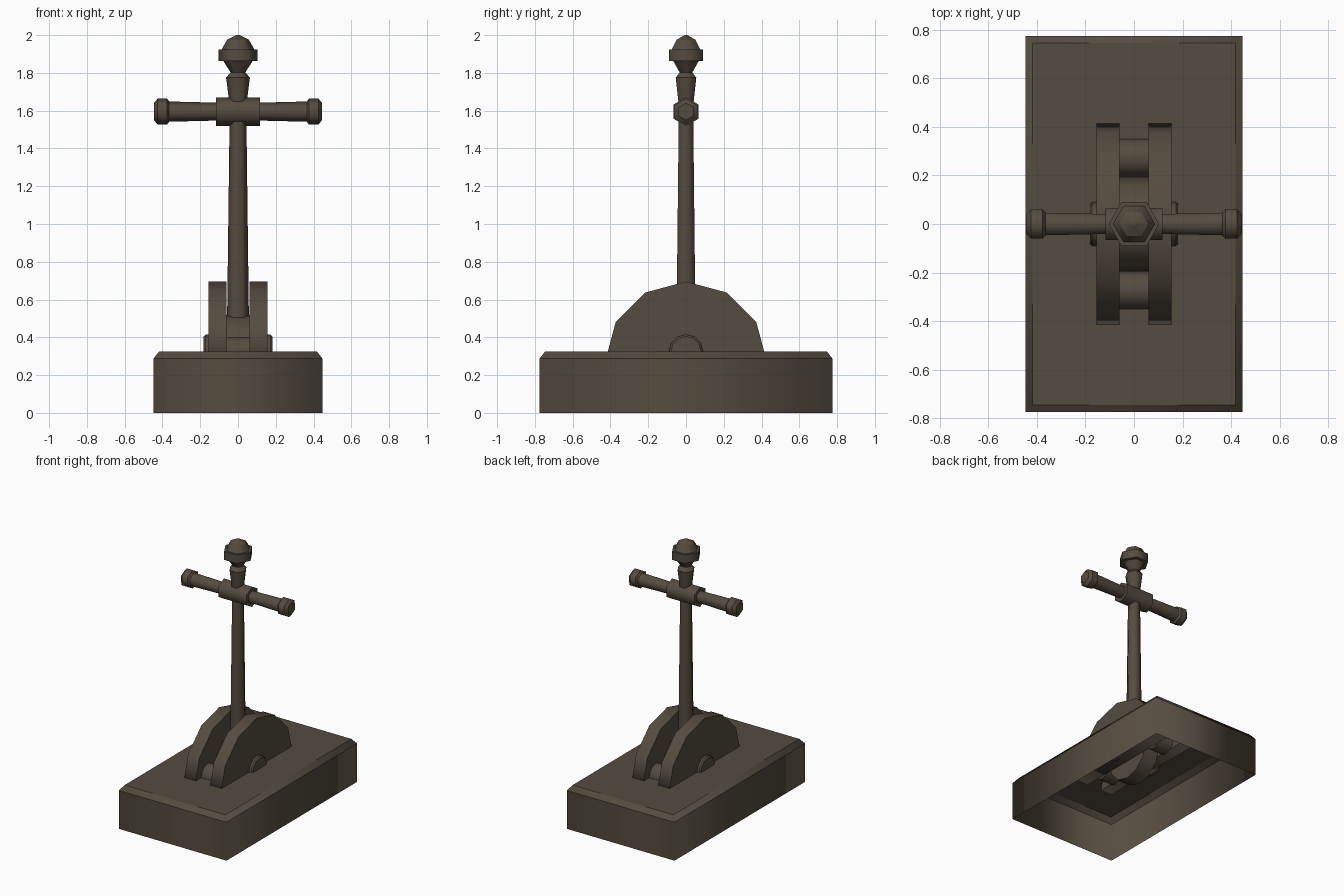
import bpy
import bmesh
from math import sin, cos, pi

cube = bpy.data.objects.get("Cube")
if cube:
    bpy.data.objects.remove(cube, do_unlink=True)

metal = bpy.data.materials.new("dark_brown_metal")
metal.use_nodes = True
colour = (0.09, 0.072, 0.05, 1)
metal.diffuse_color = colour
metal.node_tree.nodes["Principled BSDF"].inputs["Base Color"].default_value = colour


def polygon(sides, turn=0.0):
    """Unit outline with its first corner at the angle turn."""
    return [(cos(turn + 2 * pi * i / sides), sin(turn + 2 * pi * i / sides))
            for i in range(sides)]


def loft(name, outline, rings, axis="z", centre=(0, 0), open_start=False):
    """Skin an outline through rings of (position, scale_u, scale_v).
    Shading is smooth around the outline and sharp across the rings."""
    bm = bmesh.new()
    n = len(outline)
    loops = []
    for t, su, sv in rings:
        loop = []
        for u, v in outline:
            a, b = centre[0] + u * su, centre[1] + v * sv
            loop.append(bm.verts.new((a, b, t) if axis == "z" else (t, a, b)))
        loops.append(loop)
    for low, high in zip(loops, loops[1:]):
        for i in range(n):
            j = (i + 1) % n
            face = bm.faces.new((low[i], low[j], high[j], high[i]))
            face.smooth = True
    bm.faces.new(loops[-1])
    if not open_start:
        bm.faces.new(loops[0][::-1])
    for loop in loops:
        for i in range(n):
            edge = bm.edges.get((loop[i], loop[(i + 1) % n]))
            edge.smooth = False
    bmesh.ops.recalc_face_normals(bm, faces=bm.faces)
    mesh = bpy.data.meshes.new(name)
    bm.to_mesh(mesh)
    bm.free()
    mesh.materials.append(metal)
    obj = bpy.data.objects.new(name, mesh)
    bpy.context.collection.objects.link(obj)
    return obj


def rings_of(*pairs):
    return [(t, r, r) for t, r in pairs]


hex_x = polygon(6)             # corners left and right
hex_z = polygon(6, pi / 2)     # corners up and down
round12 = polygon(12)
half12 = round12[:7]           # upper half disc

DECK = 0.325                   # top of the base
CHEEK = 0.265                  # centre height of the cheeks
BAR = 1.595                    # height of the cross handle

# Hollow base with chamfered top, open underneath
loft("base", [(-1, -1), (1, -1), (1, 1), (-1, 1)],
     [(0, 0.447, 0.775), (0.288, 0.447, 0.775), (DECK, 0.418, 0.746)],
     open_start=True)

# Side cheeks and pivot caps
for side, s in (("left", 1), ("right", -1)):
    loft(side + "_cheek", half12, rings_of((s * 0.06, 0.43), (s * 0.155, 0.43)),
         "x", (0, CHEEK))
    loft(side + "_pivot_cap", round12,
         rings_of((s * 0.15, 0.09), (s * 0.172, 0.09), (s * 0.182, 0.08)), "x", (0, DECK))

# Pivot drum and spacer rollers between the cheeks
loft("pivot_drum", round12, rings_of((-0.06, 0.193), (0.06, 0.193)), "x", (0, DECK))
for place, y in (("front", -0.273), ("back", 0.273)):
    loft(place + "_roller", round12, rings_of((-0.06, 0.078), (0.06, 0.078)),
         "x", (y, DECK))

# Lever shaft
loft("lever_shaft", hex_x, rings_of((0.4, 0.059), (BAR, 0.044)))

# Cross handle
loft("handle_collar", hex_z, rings_of((-0.117, 0.076), (0.117, 0.076)), "x", (0, BAR))
for side, s in (("left", 1), ("right", -1)):
    loft(side + "_handle", hex_z, rings_of((s * 0.1, 0.047), (s * 0.38, 0.054)),
         "x", (0, BAR))
    loft(side + "_handle_end", hex_z,
         rings_of((s * 0.36, 0.048), (s * 0.376, 0.069), (s * 0.425, 0.069),
                  (s * 0.445, 0.045)), "x", (0, BAR))

# Neck and knob
loft("neck", hex_x, rings_of((BAR, 0.044), (1.65, 0.047), (1.775, 0.063), (1.805, 0.036)))
loft("knob", hex_x,
     rings_of((1.795, 0.034), (1.862, 0.077), (1.862, 0.104), (1.925, 0.104),
              (1.925, 0.086), (1.975, 0.058), (2.0, 0.008)))
